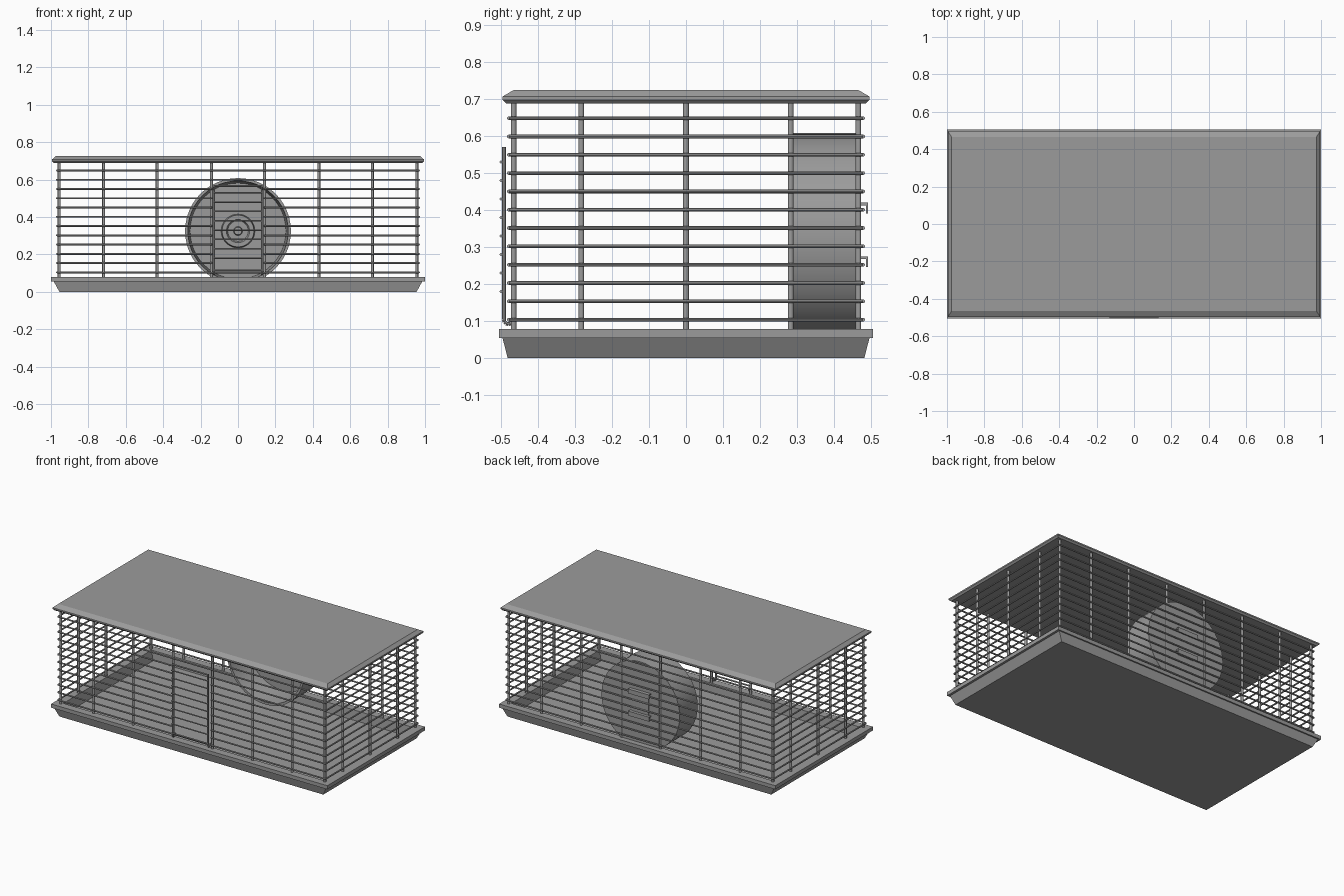
import bpy, bmesh, math
from mathutils import Vector

cube = bpy.data.objects.get("Cube")
if cube:
    bpy.data.objects.remove(cube, do_unlink=True)

grey = bpy.data.materials.new("cage grey")
grey.use_nodes = True
grey.diffuse_color = (0.33, 0.33, 0.33, 1)
grey.node_tree.nodes["Principled BSDF"].inputs["Base Color"].default_value = grey.diffuse_color


def finish(bm, name, smooth=False):
    bmesh.ops.recalc_face_normals(bm, faces=bm.faces)
    mesh = bpy.data.meshes.new(name)
    bm.to_mesh(mesh)
    bm.free()
    mesh.materials.append(grey)
    obj = bpy.data.objects.new(name, mesh)
    bpy.context.collection.objects.link(obj)
    if smooth:
        bpy.ops.object.select_all(action='DESELECT')
        obj.select_set(True)
        bpy.context.view_layer.objects.active = obj
        bpy.ops.object.shade_smooth_by_angle(angle=math.radians(40))
    return obj


def bridge(bm, rings):
    """Skin a list of equal vertex rings and cap both ends."""
    for a, b in zip(rings, rings[1:]):
        n = len(a)
        for i in range(n):
            bm.faces.new((a[i], a[(i + 1) % n], b[(i + 1) % n], b[i]))
    bm.faces.new(rings[0])
    bm.faces.new(rings[-1])


def stacked_rectangles(name, profile):
    bm = bmesh.new()
    corners = ((-1, -1), (1, -1), (1, 1), (-1, 1))
    bridge(bm, [[bm.verts.new((x * sx, y * sy, z)) for sx, sy in corners]
                for x, y, z in profile])
    return finish(bm, name)


def rods(name, segments, radius, sides=10):
    """One object holding a straight rod for each pair of points."""
    bm = bmesh.new()
    for start, end in segments:
        a, b = Vector(start), Vector(end)
        turn = (b - a).to_track_quat('Z', 'Y')
        circle = [turn @ Vector((radius * math.cos(t), radius * math.sin(t), 0))
                  for t in (math.tau * i / sides for i in range(sides))]
        bridge(bm, [[bm.verts.new(p + c) for c in circle] for p in (a, b)])
    return finish(bm, name, smooth=True)


def box(bm, low, high):
    size = [h - l for l, h in zip(low, high)]
    made = bmesh.ops.create_cube(bm, size=1)["verts"]
    for v in made:
        v.co = [l + (c + 0.5) * s for l, c, s in zip(low, v.co, size)]


# Hollow tray and bevelled lid
stacked_rectangles("tray", [(0.955, 0.482, 0), (0.985, 0.496, 0.055), (1, 0.505, 0.055),
                            (1, 0.505, 0.079), (0.945, 0.456, 0.079), (0.93, 0.45, 0.015)])
stacked_rectangles("lid", [(0.985, 0.486, 0.688), (0.995, 0.496, 0.698),
                           (0.995, 0.496, 0.707), (0.975, 0.465, 0.725)])

# Upright posts
POST_X, POST_Y = 0.956, 0.466
spots = [(x, y) for x in (-POST_X, -0.718, -0.432, -0.142, 0.142, 0.432, 0.718, POST_X)
         for y in (-POST_Y, POST_Y)]
spots += [(x, y) for x in (-POST_X, POST_X) for y in (-0.283, 0, 0.283)]
rods("posts", [((x, y, 0.07), (x, y, 0.695)) for x, y in spots], 0.008)

# Horizontal wires, with an opening left for the door
BAR_X, BAR_Y = 0.968, 0.479
levels = [0.104 + 0.0495 * i for i in range(12)]
side_wires, back_wires, front_wires = [], [], []
for z in levels:
    side_wires += [((x, -BAR_Y, z), (x, BAR_Y, z)) for x in (-BAR_X, BAR_X)]
    back_wires.append(((-BAR_X, BAR_Y, z), (BAR_X, BAR_Y, z)))
    if 0.13 < z < 0.57:
        front_wires += [((s * BAR_X, -BAR_Y, z), (s * 0.14, -BAR_Y, z)) for s in (-1, 1)]
    else:
        front_wires.append(((-BAR_X, -BAR_Y, z), (BAR_X, -BAR_Y, z)))
rods("side_wires", side_wires, 0.005, 8)
rods("back_wires", back_wires, 0.005, 8)
rods("front_wires", front_wires, 0.005, 8)

# Door with frame, wires and hinge hooks
frame = [((-0.127, -0.492, z), (0.127, -0.492, z)) for z in (0.115, 0.566)]
for x in (-0.127, 0.127):
    frame.append(((x, -0.492, 0.104), (x, -0.492, 0.57)))
    hook = [(x, -0.48 - 0.012 * math.cos(t), 0.104 - 0.012 * math.sin(t))
            for t in (math.pi * i / 6 for i in range(8))]
    frame += list(zip(hook, hook[1:]))
rods("door_frame", frame, 0.005, 8)
rods("door_wires", [((-0.132, -0.5, 0.18 + 0.05 * i), (0.132, -0.5, 0.18 + 0.05 * i))
                    for i in range(8)], 0.004, 8)

# Exercise wheel: open drum turned around the y axis, with a stepped hub
WHEEL_Z = 0.325
drum = [(0.02, 0.469), (0.283, 0.469), (0.283, 0.283), (0.268, 0.283), (0.256, 0.455),
        (0.09, 0.455), (0.085, 0.43), (0.062, 0.43), (0.055, 0.445), (0.024, 0.445),
        (0.02, 0.425)]
bm = bmesh.new()
steps = 48
bridge(bm, [[bm.verts.new((r * math.cos(math.tau * i / steps), y,
                           WHEEL_Z + r * math.sin(math.tau * i / steps)))
             for i in range(steps)] for r, y in drum])
finish(bm, "exercise_wheel", smooth=True)

# Wheel bracket: back plate and two hooks over the wires
bm = bmesh.new()
box(bm, (-0.06, 0.465, 0.25), (0.06, 0.473, 0.41))
for z in (0.262, 0.407):
    box(bm, (-0.075, 0.466, z + 0.006), (0.075, 0.492, z + 0.013))
    box(bm, (-0.075, 0.486, z - 0.016), (0.075, 0.492, z + 0.006))
finish(bm, "wheel_bracket")
